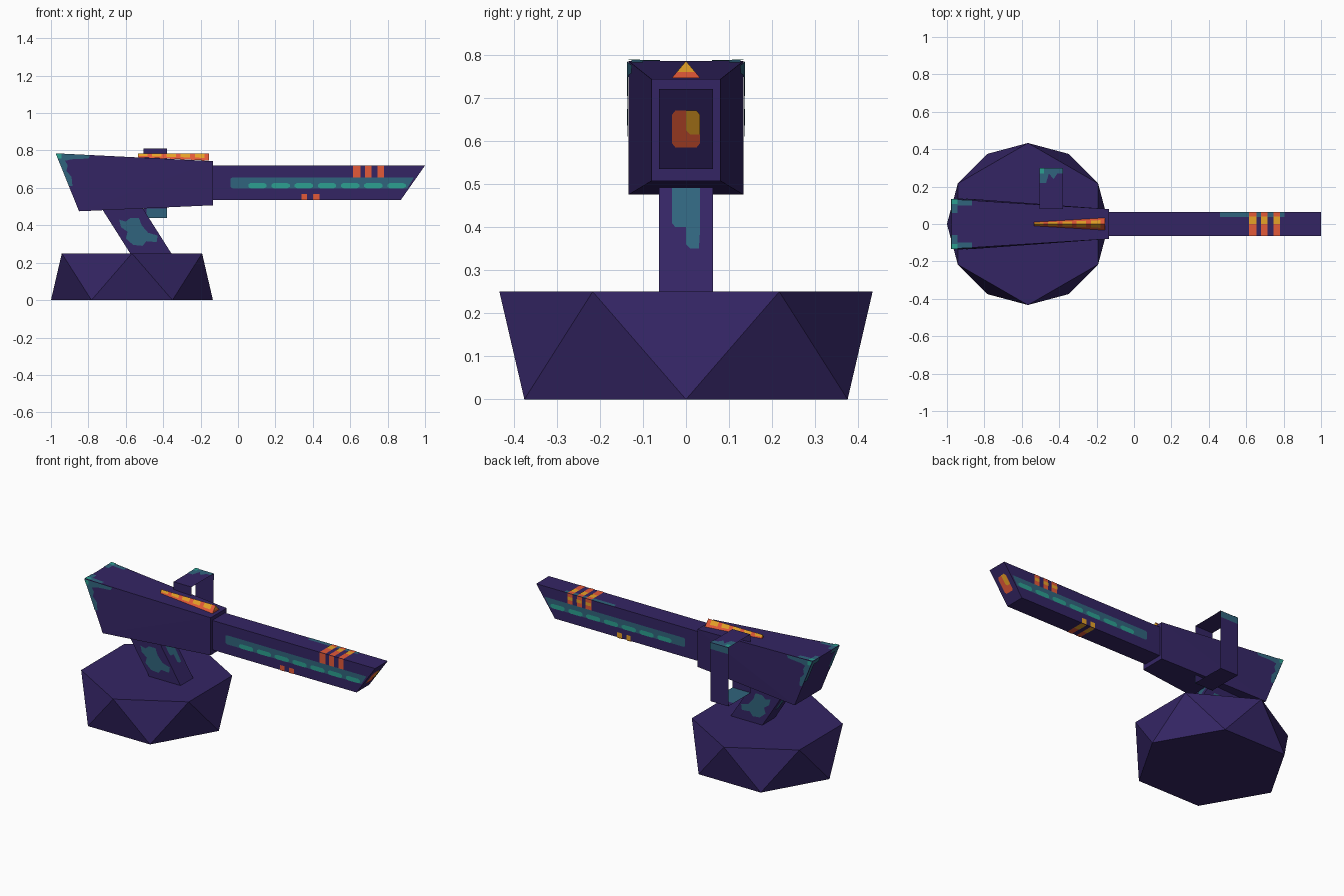
import bpy, bmesh, math
from mathutils import Vector

if "Cube" in bpy.data.objects:
    bpy.data.objects.remove(bpy.data.objects["Cube"])


def mat(name, r, g, b):
    lin = [((c / 255 + 0.055) / 1.055) ** 2.4 for c in (r, g, b)]
    m = bpy.data.materials.new(name)
    m.diffuse_color = (*lin, 1)
    m.use_nodes = True
    m.node_tree.nodes["Principled BSDF"].inputs["Base Color"].default_value = m.diffuse_color
    return m


PURPLE = mat("dark_purple", 52, 37, 100)
TEAL = mat("dull_teal", 48, 100, 125)
GREEN = mat("bright_teal", 44, 160, 145)
RED = mat("orange_red", 228, 90, 56)
YELLOW = mat("amber", 235, 165, 40)


def finish(name, bm, mats, fix=True):
    if fix:
        bmesh.ops.recalc_face_normals(bm, faces=bm.faces)
    me = bpy.data.meshes.new(name)
    bm.to_mesh(me)
    bm.free()
    for m in mats:
        me.materials.append(m)
    ob = bpy.data.objects.new(name, me)
    bpy.context.collection.objects.link(ob)
    return ob


def hull(name, pts, m=PURPLE):
    bm = bmesh.new()
    for p in pts:
        bm.verts.new(p)
    bmesh.ops.convex_hull(bm, input=bm.verts[:])
    bmesh.ops.dissolve_limit(bm, angle_limit=0.01, verts=bm.verts[:], edges=bm.edges[:])
    return finish(name, bm, [m])


def patches(name, m, polys, fn, normal):
    """Flat painted plates: 2D outlines mapped to 3D by fn, wound to face normal."""
    bm = bmesh.new()
    for poly in polys:
        f = bm.faces.new([bm.verts.new(fn(*p)) for p in poly])
        f.normal_update()
        if f.normal.dot(Vector(normal)) < 0:
            f.normal_flip()
    return finish(name, bm, [m], False)


def rect(a0, b0, a1, b1):
    return [(a0, b0), (a1, b0), (a1, b1), (a0, b1)]


# Hexagonal twisted base
base = []
for i in range(6):
    a = math.radians(60 * i)
    base.append((-0.567 + 0.433 * math.cos(a), 0.433 * math.sin(a), 0))
    a += math.radians(30)
    base.append((-0.567 + 0.433 * math.cos(a), 0.433 * math.sin(a), 0.25))
hull("base", base)

# Slanted strut, tapered body and barrel
S = (-1, 1)
hull("strut", [(x, s * 0.063, z) for s in S for x, z in
               [(-0.57, 0.24), (-0.35, 0.24), (-0.515, 0.5), (-0.735, 0.5)]])
hull("barrel", [(x, s * 0.063, z) for s in S for x, z in
                [(-0.15, 0.535), (-0.15, 0.72), (1.0, 0.72), (0.87, 0.535)]])
hull("body", [(x, s * w, z) for s in S for x, w, z in
              [(-0.975, 0.133, 0.785), (-0.85, 0.133, 0.475),
               (-0.135, 0.08, 0.507), (-0.135, 0.08, 0.743)]])

# Side handle: a thin closed ribbon
bm = bmesh.new()
loop = [(0.08, 0.81), (0.30, 0.81), (0.30, 0.44), (0.08, 0.44)]
rows = [[bm.verts.new((x, y, z)) for x in (-0.505, -0.38)] for y, z in loop]
for i in range(4):
    a, b = rows[i], rows[(i + 1) % 4]
    bm.faces.new((a[0], a[1], b[1], b[0]))
finish("handle", bm, [PURPLE])
up = lambda x, y: (x, y, 0.812)
patches("handle_top_patch", TEAL,
        [[(-0.505, 0.30), (-0.505, 0.22), (-0.47, 0.22), (-0.455, 0.27), (-0.43, 0.24),
          (-0.41, 0.27), (-0.38, 0.27), (-0.38, 0.30)]], up, (0, 0, 1))
patches("handle_top_glint", GREEN, [rect(-0.505, 0.27, -0.48, 0.30)],
        lambda x, y: (x, y, 0.814), (0, 0, 1))
patches("handle_outer_patch", TEAL, [rect(-0.505, 0.77, -0.38, 0.81)],
        lambda x, z: (x, 0.302, z), (0, 1, 0))
patches("handle_lower_patch", TEAL, [rect(-0.505, 0.08, -0.38, 0.25)],
        lambda x, y: (x, y, 0.442), (0, 0, 1))
patches("handle_inner_patch", TEAL, [rect(-0.49, 0.44, -0.38, 0.49)],
        lambda x, z: (x, 0.078, z), (0, -1, 0))

# Ridge fin on the body, in striped slices
bm = bmesh.new()
N = 15
rings = []
for i in range(N + 1):
    t = i / N
    x, w, zb = -0.535 + 0.38 * t, 0.01 + 0.023 * t, 0.764 - 0.018 * t
    zm = zb + (0.785 - zb) * 0.35
    rings.append([bm.verts.new((x, y, z)) for y, z in
                  [(-w, zb), (-w * 0.65, zm), (0, 0.785), (w * 0.65, zm), (w, zb)]])
for i in range(N):
    for j in range(4):
        f = bm.faces.new((rings[i][j], rings[i + 1][j], rings[i + 1][j + 1], rings[i][j + 1]))
        f.material_index = 1 if j in (1, 2) and i % 3 != 2 else 0
for r in (rings[0], rings[-1]):
    bm.faces.new((r[0], r[1], r[3], r[4]))
    bm.faces.new((r[1], r[2], r[3])).material_index = 1
finish("ridge_fin", bm, [RED, YELLOW])

# Barrel stripes, shared x ranges for upper and lower sets
UP = [(0.615, 0.655), (0.68, 0.715), (0.745, 0.78)]
LOW = [(0.34, 0.37), (0.40, 0.435)]


def body_side(s):
    def fn(x, z):
        xb = -0.975 + (0.785 - z) / 0.31 * 0.125
        return (x, s * (0.137 - 0.053 * (x - xb) / (-0.135 - xb)), z)
    return fn


for s, side in ((-1, "front"), (1, "back")):
    n = (0, s, 0)
    on = lambda d: (lambda x, z: (x, s * (0.063 + d), z))
    # Barrel light channel and dashes
    patches(side + "_channel", TEAL,
            [[(-0.04, 0.605), (-0.03, 0.598), (0.905, 0.598), (0.94, 0.655), (-0.03, 0.655),
              (-0.04, 0.65)]], on(0.002), n)
    patches(side + "_dashes", GREEN,
            [[(x, 0.606), (x + 0.012, 0.598), (x + 0.085, 0.598), (x + 0.098, 0.606),
              (x + 0.098, 0.618), (x + 0.085, 0.626), (x + 0.012, 0.626), (x, 0.618)]
             for x in [0.055 + 0.124 * i for i in range(7)]], on(0.004), n)
    patches(side + "_upper_stripes", RED, [rect(a, 0.655, b, 0.72) for a, b in UP], on(0.002), n)
    patches(side + "_lower_stripes", RED if s < 0 else YELLOW,
            [rect(a, 0.535, b, 0.567) for a, b in LOW], on(0.002), n)
    if s > 0:
        patches("back_stripe_centres", YELLOW, [rect(a, 0.68, b, 0.70) for a, b in UP], on(0.004), n)
    # Worn teal corner of the body
    patches(side + "_body_wear", TEAL,
            [[(-0.975, 0.785), (-0.79, 0.774), (-0.80, 0.757), (-0.89, 0.753), (-0.925, 0.745)],
             [(-0.975, 0.785), (-0.925, 0.745), (-0.91, 0.72), (-0.918, 0.69), (-0.89, 0.66),
              (-0.885, 0.61), (-0.904, 0.61)]], body_side(s), n)
    patches(side + "_body_glint", GREEN,
            [[(-0.975, 0.785), (-0.945, 0.783), (-0.945, 0.757), (-0.963, 0.757)]],
            lambda x, z: (x, s * 0.1385, z), n)
    top = lambda x, y: (x, s * y, 0.787 - 0.05 * (x + 0.975))
    patches(side + "_body_top_wear", TEAL,
            [rect(-0.975, 0.10, -0.865, 0.127), rect(-0.975, 0.06, -0.945, 0.10)], top, (0, 0, 1))
    patches(side + "_body_top_glint", GREEN, [rect(-0.975, 0.107, -0.945, 0.133)],
            lambda x, y: (x, s * y, 0.789 - 0.05 * (x + 0.975)), (0, 0, 1))
    rear = lambda y, z: (-0.978 + (0.785 - z) * 0.403, s * y, z)
    patches(side + "_body_rear_wear", TEAL,
            [rect(0.105, 0.64, 0.133, 0.785), rect(0.06, 0.755, 0.105, 0.785)], rear, (-1, 0, 0))
    # Worn blotch on the strut
    patches(side + "_strut_blotch", TEAL,
            [[(-0.625, 0.39), (-0.635, 0.43), (-0.60, 0.42), (-0.575, 0.44), (-0.53, 0.44),
              (-0.515, 0.40), (-0.48, 0.36), (-0.43, 0.345), (-0.435, 0.31), (-0.49, 0.315),
              (-0.51, 0.29), (-0.56, 0.295), (-0.60, 0.33), (-0.59, 0.365)]], on(0.002), n)

# Barrel top and underside stripes
patches("barrel_top_stripes", RED, [rect(a, -0.063, b, 0.063) for a, b in UP],
        lambda x, y: (x, y, 0.722), (0, 0, 1))
patches("barrel_top_stripe_centres", YELLOW, [rect(a, 0.0, b, 0.04) for a, b in UP],
        lambda x, y: (x, y, 0.724), (0, 0, 1))
patches("barrel_top_wear", TEAL, [rect(0.46, 0.038, 0.805, 0.063)],
        lambda x, y: (x, y, 0.721), (0, 0, 1))
patches("barrel_under_stripes", RED, [rect(a, -0.063, b, 0.063) for a, b in LOW],
        lambda x, y: (x, y, 0.533), (0, 0, -1))
patches("barrel_under_centres", YELLOW, [rect(a, 0.0, b, 0.063) for a, b in LOW],
        lambda x, y: (x, y, 0.531), (0, 0, -1))

# Glowing muzzle on the slanted tip
tip = lambda d: (lambda y, z: (0.87 + (z - 0.535) * 0.13 / 0.185 + d, y, z))
patches("muzzle", RED,
        [[(-0.033, 0.595), (-0.025, 0.585), (0.025, 0.585), (0.033, 0.595), (0.033, 0.66),
          (0.025, 0.67), (-0.025, 0.67), (-0.033, 0.66)]], tip(0.003), (1, 0, 0))
patches("muzzle_core", YELLOW,
        [[(0, 0.625), (0.01, 0.615), (0.033, 0.615), (0.033, 0.66), (0.025, 0.67), (0, 0.67)]],
        tip(0.006), (1, 0, 0))

# Drips on both end faces of the strut
drip = [[(-0.033, 0.49), (-0.033, 0.41), (-0.025, 0.40), (0, 0.40), (0.033, 0.40), (0.033, 0.49)],
        [(0, 0.40), (0, 0.36), (0.01, 0.35), (0.03, 0.35), (0.033, 0.40)]]
for name, x0, d in (("strut_right_drip", -0.35, 1), ("strut_left_drip", -0.57, -1)):
    patches(name, TEAL, drip, lambda y, z: (x0 - (z - 0.24) * 0.165 / 0.26 + d * 0.003, y, z), (d, 0, 0))
